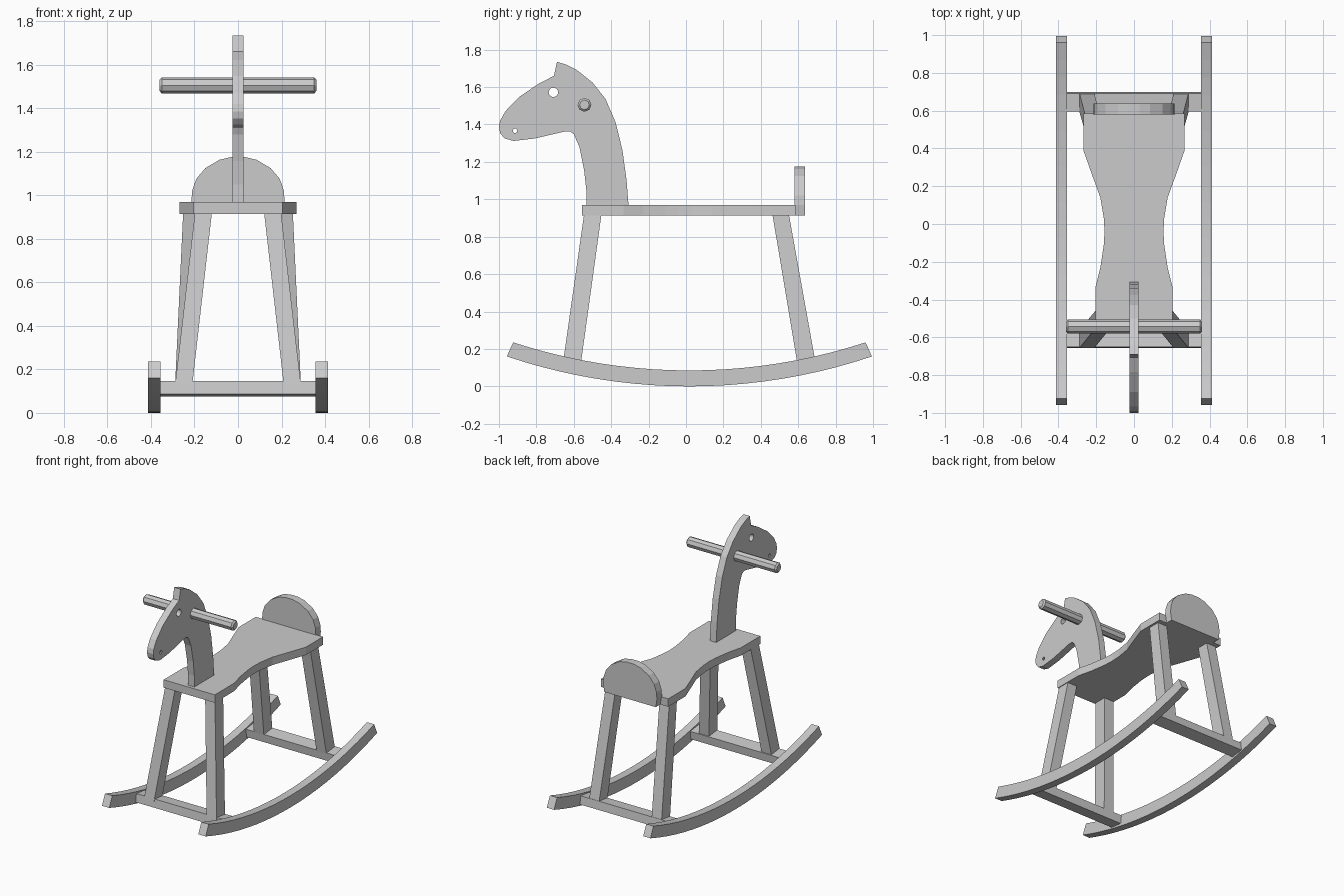
import bpy, bmesh, math
from mathutils import Matrix

if "Cube" in bpy.data.objects:
    bpy.data.objects.remove(bpy.data.objects["Cube"])

# Profile planes: (profile x, profile y, thickness) mapped to world axes
SIDE = Matrix(((0, 0, 1, 0), (1, 0, 0, 0), (0, 1, 0, 0), (0, 0, 0, 1)))
FRONT = Matrix(((1, 0, 0, 0), (0, 0, -1, 0), (0, 1, 0, 0), (0, 0, 0, 1)))
TOP = Matrix.Identity(4)


def add_object(name, bm):
    bmesh.ops.recalc_face_normals(bm, faces=bm.faces)
    mesh = bpy.data.meshes.new(name)
    bm.to_mesh(mesh)
    bm.free()
    obj = bpy.data.objects.new(name, mesh)
    bpy.context.collection.objects.link(obj)
    return obj


def plank(name, outline, plane, near, far, holes=()):
    """Flat board cut to an outline, spanning near..far along its normal."""
    curve = bpy.data.curves.new(name + "_profile", 'CURVE')
    curve.dimensions = '2D'
    curve.fill_mode = 'BOTH'
    curve.extrude = (far - near) / 2
    for loop in (outline, *holes):
        s = curve.splines.new('POLY')
        s.points.add(len(loop) - 1)
        for p, (a, b) in zip(s.points, loop):
            p.co = (a, b, 0, 1)
        s.use_cyclic_u = True
        s.use_smooth = False
    temp = bpy.data.objects.new(name + "_profile", curve)
    bpy.context.collection.objects.link(temp)
    bpy.context.view_layer.update()
    mesh = bpy.data.meshes.new_from_object(
        temp.evaluated_get(bpy.context.evaluated_depsgraph_get()))
    bpy.data.objects.remove(temp)
    bm = bmesh.new()
    bm.from_mesh(mesh)
    bpy.data.meshes.remove(mesh)
    bmesh.ops.remove_doubles(bm, verts=bm.verts, dist=1e-5)
    bm.transform(plane @ Matrix.Translation((0, 0, (near + far) / 2)))
    for f in bm.faces:
        f.smooth = False
    return add_object(name, bm)


def circle(a, b, r, n=16):
    return [(a + r * math.cos(2 * math.pi * i / n),
             b + r * math.sin(2 * math.pi * i / n)) for i in range(n)]


def arc(half, low, high, n=20):
    """Circular arc sagging to 'low' in the middle, 'high' at both ends."""
    sag = high - low
    r = (half * half + sag * sag) / (2 * sag)
    end = math.asin(half / r)
    return [(0.018 + r * math.sin(t), low + r - r * math.cos(t))
            for t in (end * (2 * i / n - 1) for i in range(n + 1))]


def hexahedron(name, bottom, top):
    """Slanted post: each end is (x0, x1, y0, y1, z)."""
    bm = bmesh.new()
    rings = [[bm.verts.new(c) for c in
              ((x0, y0, z), (x1, y0, z), (x1, y1, z), (x0, y1, z))]
             for x0, x1, y0, y1, z in (bottom, top)]
    for ring in rings:
        bm.faces.new(ring)
    for i in range(4):
        j = (i + 1) % 4
        bm.faces.new((rings[0][i], rings[0][j], rings[1][j], rings[1][i]))
    return add_object(name, bm)


# Rockers and legs on both sides
rocker = arc(0.976, 0, 0.16) + arc(0.942, 0.085, 0.235)[::-1]
for side, s in (("left", -1), ("right", 1)):
    near, far = sorted((s * 0.355, s * 0.413))
    plank("rocker_" + side, rocker, SIDE, near, far)
    hexahedron("front_leg_" + side,
               (s * 0.21, s * 0.289, -0.657, -0.561, 0.13),
               (s * 0.12, s * 0.198, -0.545, -0.452, 0.92))
    hexahedron("back_leg_" + side,
               (s * 0.21, s * 0.289, 0.594, 0.692, 0.13),
               (s * 0.174, s * 0.252, 0.462, 0.55, 0.92))

# Crossbars between the rockers, tilted with their curve
for name, y, tilt in (("front_crossbar", -0.606, -0.12),
                      ("back_crossbar", 0.648, 0.12)):
    bm = bmesh.new()
    bmesh.ops.create_cube(bm, size=1, matrix=Matrix.Translation((0, y, 0.11))
                          @ Matrix.Rotation(tilt, 4, 'X')
                          @ Matrix.Diagonal((0.72, 0.096, 0.06, 1)))
    add_object(name, bm)

# Waisted seat
half = [(0.204, -0.555), (0.204, -0.335), (0.178, -0.23), (0.16, -0.11),
        (0.156, -0.04), (0.16, 0.03), (0.178, 0.14), (0.222, 0.26),
        (0.268, 0.39), (0.268, 0.585)]
plank("seat", half + [(-x, y) for x, y in reversed(half)], TOP, 0.913, 0.97)

# Rounded backrest
half = [(0.205, 0.913), (0.214, 0.97), (0.211, 1.02), (0.192, 1.075),
        (0.15, 1.125), (0.085, 1.163), (0.03, 1.176)]
plank("backrest", half + [(-x, z) for x, z in reversed(half)],
      FRONT, -0.637, -0.58)

# Head and neck board with eye and nostril holes
head = [(-0.307, 0.965), (-0.318, 1.104), (-0.34, 1.264), (-0.377, 1.413),
        (-0.43, 1.536), (-0.5, 1.625), (-0.586, 1.693), (-0.64, 1.72),
        (-0.69, 1.735), (-0.706, 1.66), (-0.783, 1.621), (-0.89, 1.549),
        (-0.965, 1.472), (-0.994, 1.42), (-1.0, 1.385), (-0.993, 1.352),
        (-0.97, 1.326), (-0.922, 1.312), (-0.81, 1.325), (-0.645, 1.363),
        (-0.618, 1.362), (-0.6, 1.348), (-0.57, 1.28), (-0.545, 1.157),
        (-0.533, 1.05), (-0.532, 0.965)]
plank("head", head, SIDE, -0.025, 0.025,
      [circle(-0.709, 1.572, 0.025), circle(-0.914, 1.366, 0.012, 10)])

# Octagonal handle with bevelled ends
bm = bmesh.new()
bmesh.ops.create_cone(bm, cap_ends=True, segments=8, radius1=0.037,
                      radius2=0.037, depth=0.72,
                      matrix=Matrix.Translation((0, -0.543, 1.505))
                      @ Matrix.Rotation(math.pi / 2, 4, 'Y'))
rims = [e for e in bm.edges if abs(e.verts[0].co.x - e.verts[1].co.x) < 0.01]
bmesh.ops.bevel(bm, geom=rims, offset=0.01, segments=1, affect='EDGES')
add_object("handle", bm)
